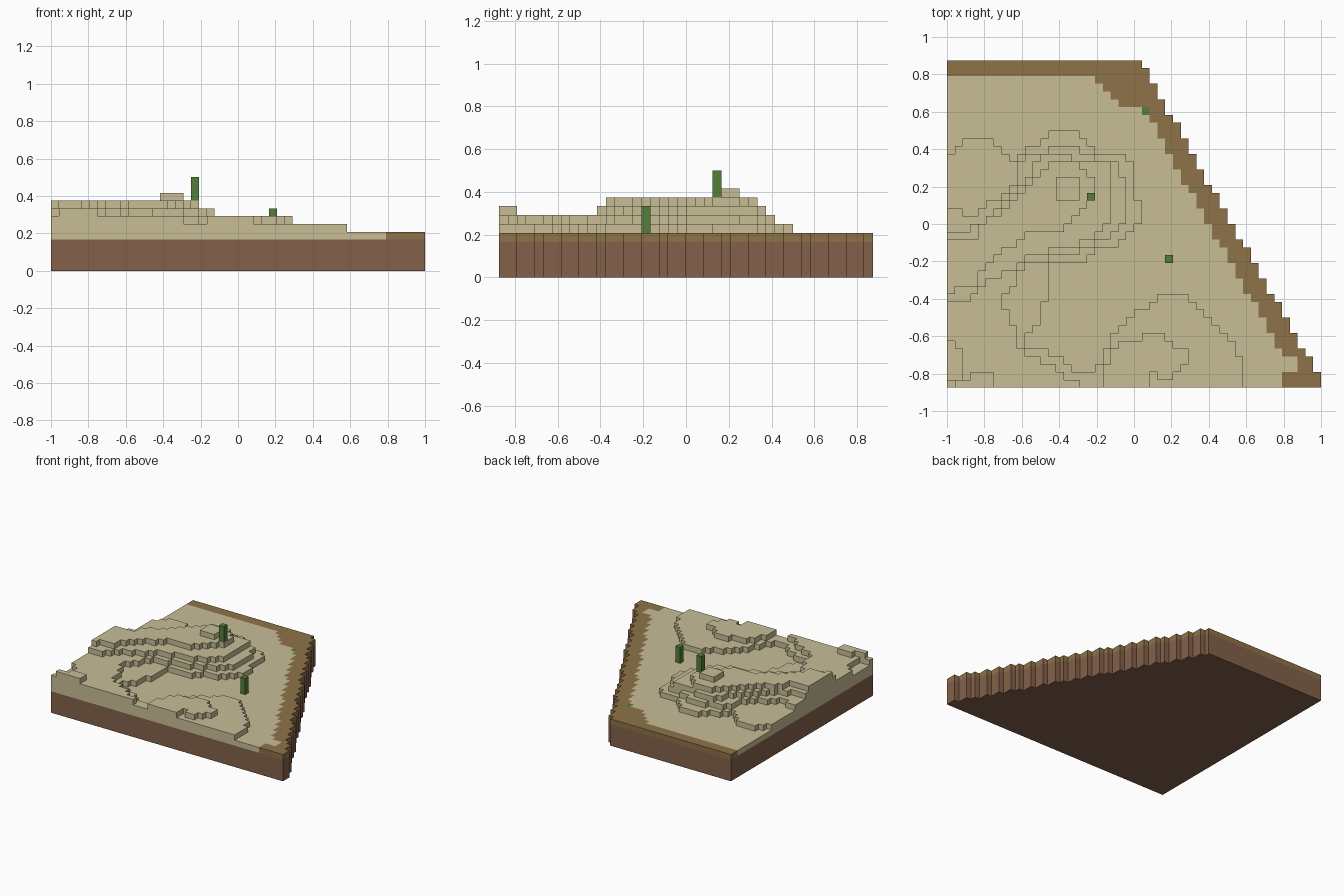
import bpy, bmesh
from math import floor

cube = bpy.data.objects.get("Cube")
if cube:
    bpy.data.objects.remove(cube)

UNIT = 2 / 48          # size of one block
COLS, ROWS = 48, 42
SOIL_TOP, GROUND = 4, 5


def make_material(name, red, green, blue):
    def linear(value):
        value /= 255
        return value / 12.92 if value < 0.04 else ((value + 0.055) / 1.055) ** 2.4
    colour = (linear(red), linear(green), linear(blue), 1)
    material = bpy.data.materials.new(name)
    material.use_nodes = True
    material.diffuse_color = colour
    shader = material.node_tree.nodes["Principled BSDF"]
    shader.inputs["Base Color"].default_value = colour
    shader.inputs["Roughness"].default_value = 1
    return material


sand = make_material("sand", 200, 190, 150)
dry_earth = make_material("dry earth", 142, 114, 72)
soil = make_material("brown soil", 132, 97, 74)
cactus_green = make_material("cactus green", 84, 126, 58)


# Stepped contours: each closed outline raises the blocks inside it
foothill = [(0, 30), (2, 31), (2, 32), (6, 32), (8, 30), (8, 29), (9, 29), (11, 31),
            (13, 32), (14, 33), (17, 33), (18, 32), (19, 30), (22, 30), (24, 29),
            (24, 25), (25, 24), (25, 21), (24, 20), (22, 18), (19, 18), (18, 16),
            (13, 16), (13, 11), (12, 10), (12, 8), (10, 6), (11, 5), (15, 4), (16, 2),
            (19, 2), (20, 4), (21, 6), (25, 10), (28, 12), (31, 12), (33, 10),
            (36, 7), (37, 5), (38, 4), (38, 0), (0, 0)]
lower_slope = [(0, 23), (2, 23), (2, 22), (4, 22), (6, 24), (8, 25), (9, 27), (10, 30),
               (13, 30), (14, 31), (17, 31), (18, 30), (20, 29), (22, 29), (23, 26),
               (23, 22), (22, 20), (20, 19), (19, 18), (16, 17), (11, 16), (9, 14),
               (7, 11), (8, 9), (9, 7), (10, 4), (14, 3), (15, 1), (17, 1), (17, 0),
               (3, 0), (3, 1), (2, 1), (2, 5), (1, 5), (1, 6), (0, 6)]
front_mound = [(20, 0), (20, 2), (21, 4), (23, 6), (25, 6), (25, 7), (28, 7), (29, 5),
               (31, 5), (31, 3), (29, 2), (29, 1), (27, 1), (27, 2), (26, 2), (26, 0)]
upper_slope = [(0, 20), (3, 20), (4, 21), (6, 22), (8, 24), (10, 26), (11, 28), (12, 30),
               (16, 30), (17, 29), (21, 29), (21, 21), (20, 20), (18, 19), (16, 18),
               (11, 17), (8, 15), (7, 14), (5, 14), (4, 12), (2, 11), (0, 11)]
plateau = [(0, 19), (4, 19), (4, 21), (7, 22), (9, 24), (11, 26), (12, 28), (14, 29),
           (17, 29), (19, 27), (19, 24), (18, 23), (16, 21), (15, 20), (11, 20),
           (8, 18), (5, 16), (4, 13), (2, 13), (0, 12)]
peak = [(14, 24), (17, 24), (17, 27), (14, 27)]
corner_bump = [(1, 0), (6, 0), (6, 2), (3, 2), (3, 1), (1, 1)]
corner_floor = [(0, 0), (1, 0), (1, 1), (0, 1)]
layers = [(6, foothill), (7, lower_slope), (7, front_mound), (7, corner_floor),
          (8, upper_slope), (8, corner_bump), (9, plateau), (10, peak)]


def inside(outline, x, y):
    hit = False
    for (ax, ay), (bx, by) in zip(outline, outline[1:] + outline[:1]):
        if (ay > y) != (by > y) and x < ax + (y - ay) * (bx - ax) / (by - ay):
            hit = not hit
    return hit


def row_width(row):
    # The right side is a slanted, stair-stepped edge
    return 25 + floor((ROWS - 1 - row) * 0.57 + 0.45)


def sand_width(row):
    if row >= ROWS - 2:
        return 0
    if row >= 36:
        return 58 - row
    if row == 35:
        return 26
    if row < 4:
        return 43 if row < 2 else 47 - row // 2 - 1
    return row_width(row) - 3


cells = [(c, r) for r in range(ROWS) for c in range(row_width(r))]
heights = {}
for c, r in cells:
    found = [level for level, outline in layers if inside(outline, c + 0.5, r + 0.5)]
    heights[c, r] = max(found, default=GROUND)


def point(c, r, z):
    return ((c - COLS / 2) * UNIT, (r - ROWS / 2) * UNIT, z * UNIT)


def block_surface(name, tops, base, materials, pick, caps):
    """Outer skin of stacked blocks; caps names which of top and bottom to close."""
    bm = bmesh.new()

    def quad(corners, index):
        face = bm.faces.new([bm.verts.new(point(*p)) for p in corners])
        face.material_index = index

    for (c, r), top in tops.items():
        index = pick(c, r)
        ring = [(c, r), (c + 1, r), (c + 1, r + 1), (c, r + 1)]
        if "top" in caps:
            quad([(x, y, top) for x, y in ring], index)
        if "bottom" in caps:
            quad([(x, y, base) for x, y in reversed(ring)], index)
        beside = [(c, r - 1), (c + 1, r), (c, r + 1), (c - 1, r)]
        for side, neighbour in enumerate(beside):
            a, b = ring[side], ring[(side + 1) % 4]
            for z in range(tops.get(neighbour, base), top):
                quad([(*a, z), (*b, z), (*b, z + 1), (*a, z + 1)], index)
    bmesh.ops.remove_doubles(bm, verts=bm.verts, dist=UNIT / 100)
    mesh = bpy.data.meshes.new(name)
    bm.to_mesh(mesh)
    bm.free()
    for material in materials:
        mesh.materials.append(material)
    obj = bpy.data.objects.new(name, mesh)
    bpy.context.collection.objects.link(obj)
    return obj


# Soil slab under everything
block_surface("soil_base", {cell: SOIL_TOP for cell in cells}, 0, [soil],
              lambda c, r: 0, ["bottom"])

# Sandy land with a bare earth rim and one green block sunk level with the ground
sunk_block = (25, 35)


def land_colour(c, r):
    if (c, r) == sunk_block:
        return 2
    return 0 if c < sand_width(r) else 1


block_surface("sandy_land", heights, SOIL_TOP, [sand, dry_earth, cactus_green],
              land_colour, ["top"])

# Cacti, each three blocks tall
for name, cell in (("hill_cactus", (18, 24)), ("plain_cactus", (28, 16))):
    foot = heights[cell]
    block_surface(name, {cell: foot + 3}, foot, [cactus_green],
                  lambda c, r: 0, ["top", "bottom"])
